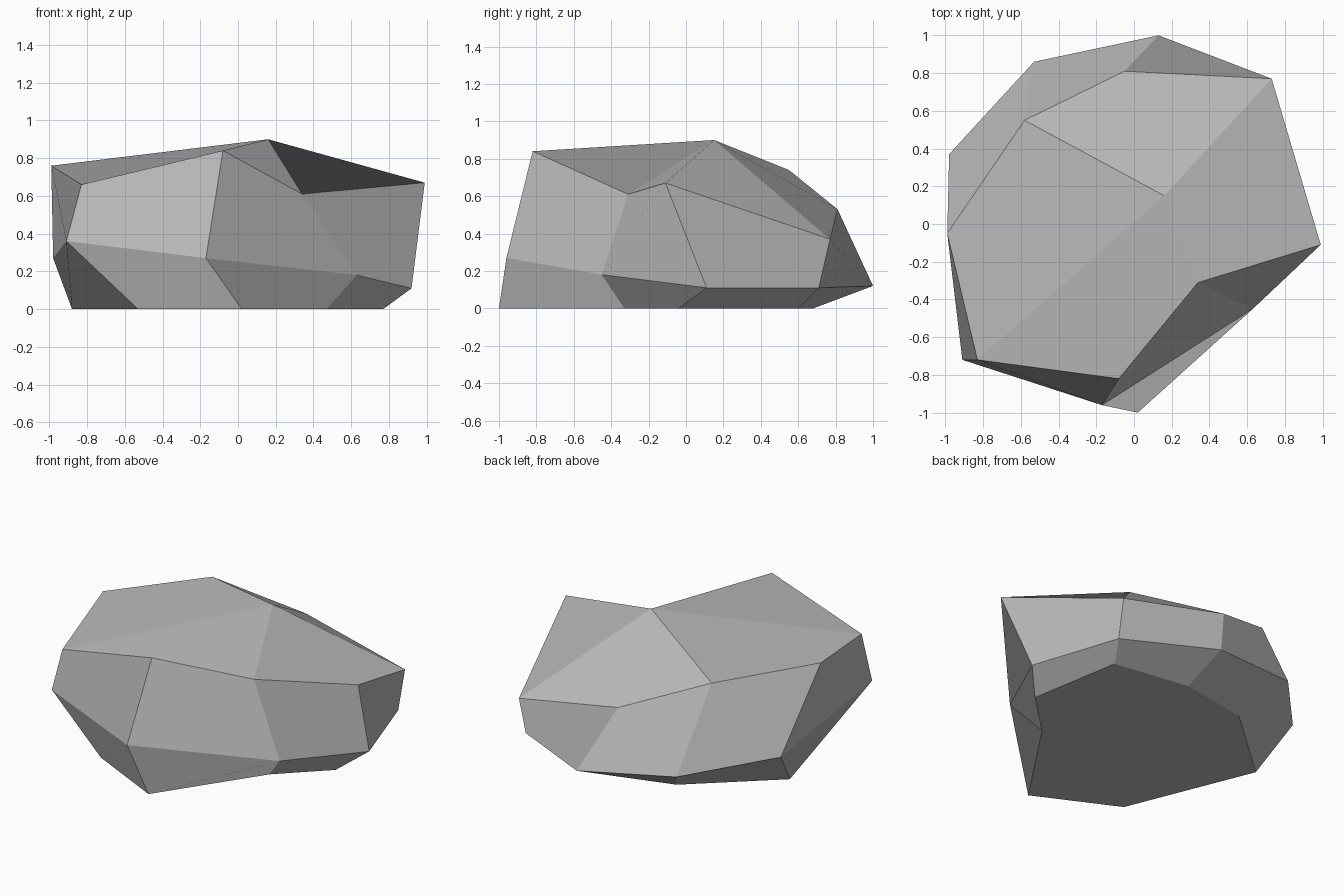
import bpy
from mathutils import Vector

if "Cube" in bpy.data.objects:
    bpy.data.objects.remove(bpy.data.objects["Cube"], do_unlink=True)

# Stone colour
stone = bpy.data.materials.new("grey stone")
stone.use_nodes = True
colour = (0.5, 0.5, 0.5, 1)
stone.diffuse_color = colour
bsdf = next(n for n in stone.node_tree.nodes if n.type == "BSDF_PRINCIPLED")
bsdf.inputs["Base Color"].default_value = colour
bsdf.inputs["Roughness"].default_value = 0.9

# Three eight-sided outlines, counter-clockwise from the left edge, and the peak
base_outline = [(-.88, .13, 0), (-.53, -.73, 0), (.02, -1, 0), (.47, -.33, 0),
                (.77, -.04, 0), (.66, .60, 0), (.13, .68, 0), (-.35, .60, 0)]
belly_outline = [(-.98, .37, .27), (-.91, -.72, .36), (-.17, -.96, .27), (.63, -.45, .18),
                 (.92, .11, .11), (.72, .71, .11), (.13, 1, .12), (-.53, .86, .20)]
crown_outline = [(-.99, -.05, .76), (-.83, -.72, .66), (-.08, -.82, .84), (.34, -.31, .61),
                 (.99, -.11, .67), (.73, .77, .37), (-.05, .81, .53), (-.58, .55, .74)]
peak = (.16, .15, .90)

sides = len(base_outline)
points = [Vector(p) for p in base_outline + belly_outline + crown_outline + [peak]]
peak_index = len(points) - 1
crown_start = 2 * sides


def facet(a, b, c, d):
    """Start the quad so that it folds along its shorter diagonal."""
    if (points[a] - points[c]).length <= (points[b] - points[d]).length:
        return (a, b, c, d)
    return (b, c, d, a)


# Flat underside
faces = [tuple(reversed(range(sides)))]

# Two bands of side facets
for start in (0, sides):
    for i in range(sides):
        j = (i + 1) % sides
        faces.append(facet(start + i, start + j, start + sides + j, start + sides + i))

# Four large facets meeting at the peak
for i in range(1, sides, 2):
    ring = [crown_start + (i + k) % sides for k in range(3)]
    faces.append(facet(peak_index, *ring))

mesh = bpy.data.meshes.new("rock")
mesh.from_pydata(points, [], faces)
mesh.materials.append(stone)
mesh.update()
mesh.shade_flat()
rock = bpy.data.objects.new("rock", mesh)
bpy.context.collection.objects.link(rock)
